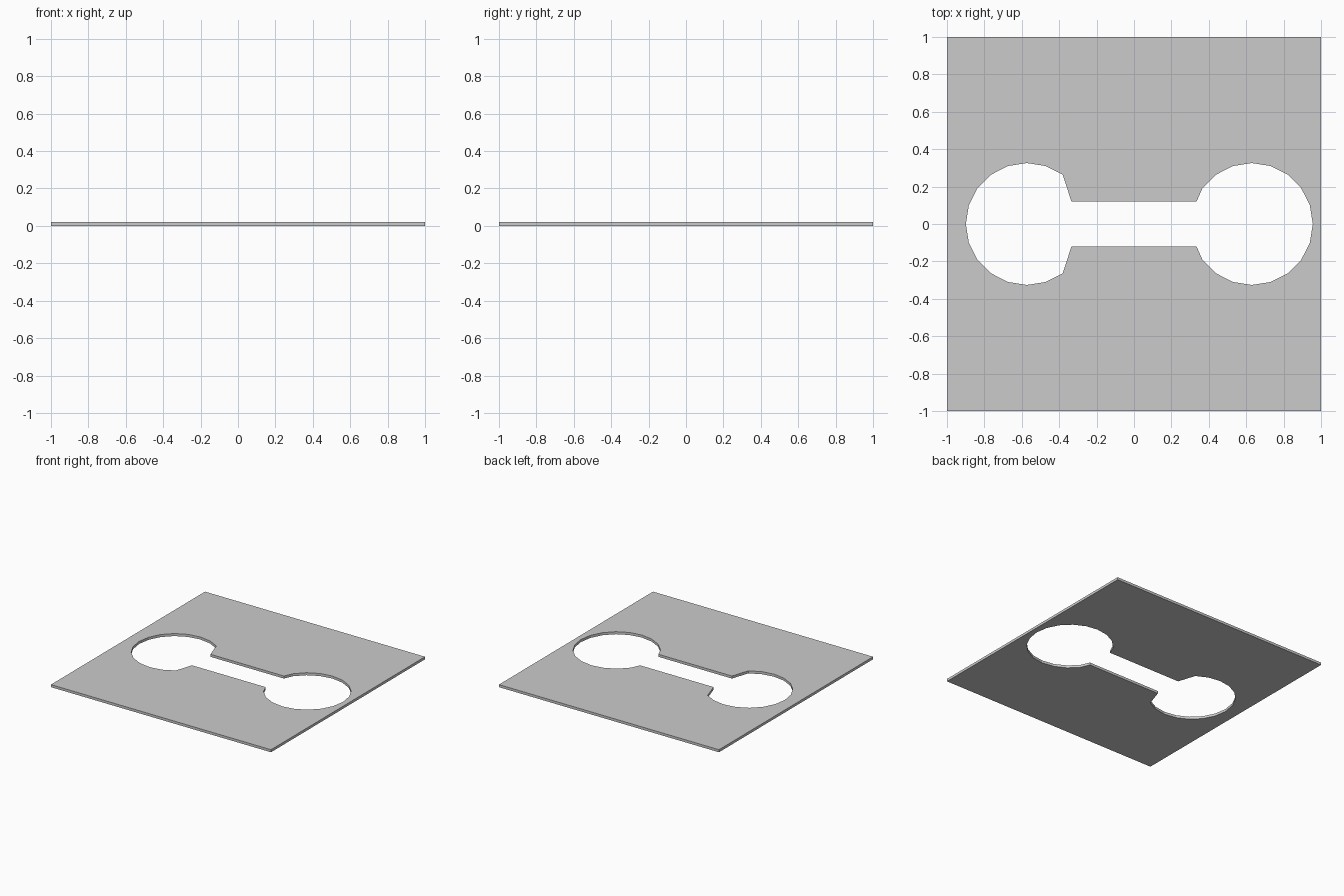
import bpy
import bmesh
from math import cos, sin, radians

if "Cube" in bpy.data.objects:
    bpy.data.objects.remove(bpy.data.objects["Cube"])

THICK = 0.021
R = 0.326            # radius of both round openings (20-sided)
LEFT, RIGHT = -0.573, 0.63
NECK_X, NECK_Y = 0.334, 0.119


def arc(cx, start, stop):
    """Points of a 20-sided circle from start to stop degrees."""
    return [(cx + R * cos(radians(a)), R * sin(radians(a)))
            for a in range(start, stop + 1, 18)]


def add_loop(bm, points):
    """Closed loop of edges on z = 0."""
    verts = [bm.verts.new((x, y, 0)) for x, y in points]
    return [bm.edges.new((v, verts[i - 1])) for i, v in enumerate(verts)]


# Square outline and dumbbell-shaped opening
square = [(-1, -1), (1, -1), (1, 1), (-1, 1)]
opening = (arc(RIGHT, -144, 144)
           + [(NECK_X, NECK_Y), (-NECK_X, NECK_Y)]
           + arc(LEFT, 54, 306)
           + [(-NECK_X, -NECK_Y), (NECK_X, -NECK_Y)])

# Fill between the loops and thicken into a plate
bm = bmesh.new()
edges = add_loop(bm, square) + add_loop(bm, opening)
bmesh.ops.triangle_fill(bm, edges=edges, use_beauty=True, use_dissolve=False,
                        normal=(0, 0, 1))
ext = bmesh.ops.extrude_face_region(bm, geom=bm.faces[:], use_keep_orig=True)
top = [g for g in ext["geom"] if isinstance(g, bmesh.types.BMVert)]
bmesh.ops.translate(bm, verts=top, vec=(0, 0, THICK))
bmesh.ops.recalc_face_normals(bm, faces=bm.faces[:])

mesh = bpy.data.meshes.new("slotted_plate")
bm.to_mesh(mesh)
bm.free()
plate = bpy.data.objects.new("slotted_plate", mesh)
bpy.context.collection.objects.link(plate)
